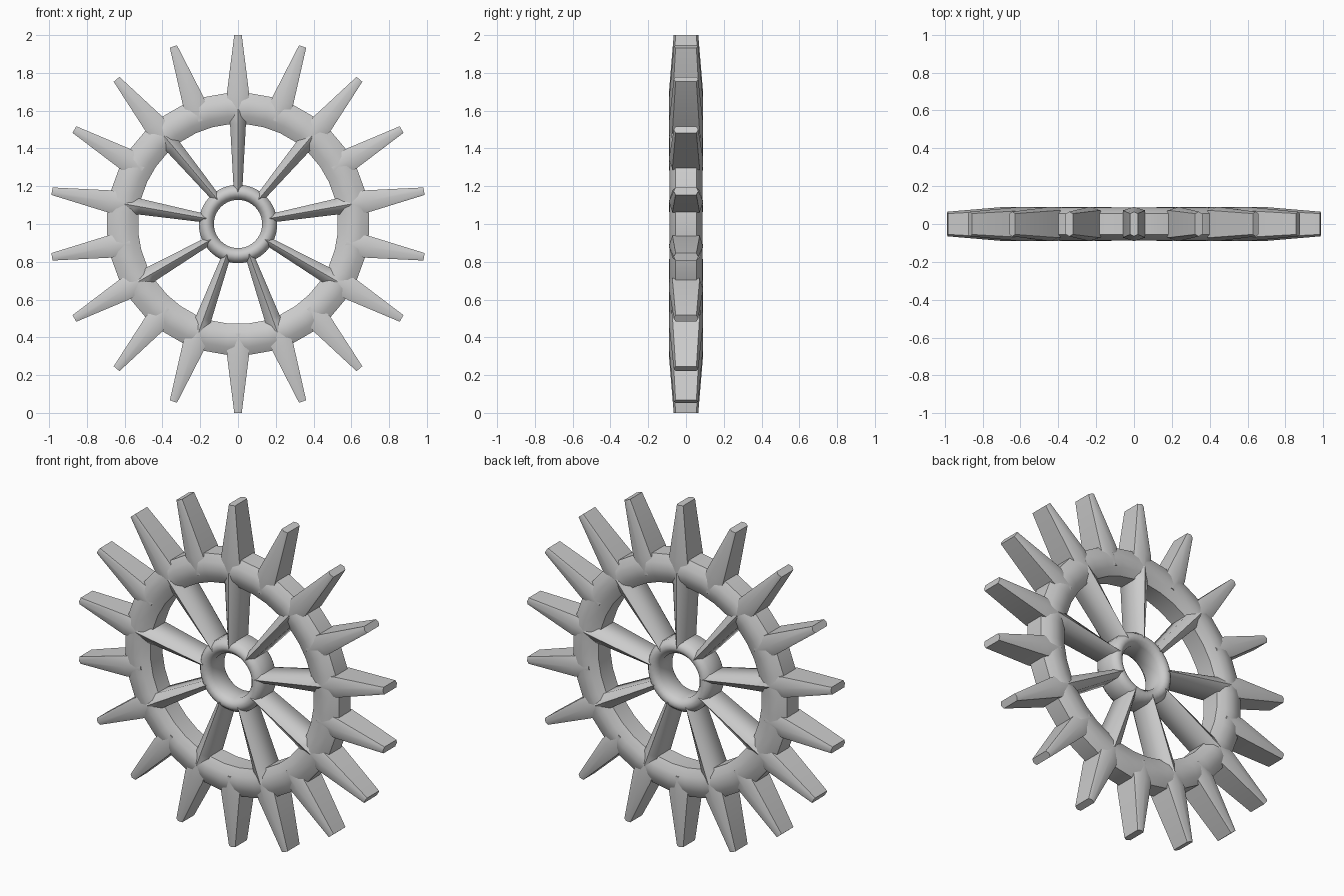
import bpy, bmesh
from math import sin, cos, pi, radians

if "Cube" in bpy.data.objects:
    bpy.data.objects.remove(bpy.data.objects["Cube"])

CZ = 1.0  # wheel centre height


def finish(bm, name, angle=55):
    bmesh.ops.recalc_face_normals(bm, faces=bm.faces)
    me = bpy.data.meshes.new(name)
    bm.to_mesh(me)
    bm.free()
    ob = bpy.data.objects.new(name, me)
    bpy.context.collection.objects.link(ob)
    bpy.ops.object.select_all(action='DESELECT')
    ob.select_set(True)
    bpy.context.view_layer.objects.active = ob
    bpy.ops.object.shade_smooth_by_angle(angle=radians(angle))
    return ob


def ring(name, profile, segs=36):
    """Revolve a closed (radius, y) profile about the wheel axle."""
    bm = bmesh.new()
    rows = []
    for i in range(segs):
        a = radians(5) + 2 * pi * i / segs
        a += pi / 2
        rows.append([bm.verts.new((r * cos(a), y, CZ + r * sin(a))) for r, y in profile])
    n = len(profile)
    for i in range(segs):
        p, q = rows[i], rows[(i + 1) % segs]
        for j in range(n):
            k = (j + 1) % n
            bm.faces.new((p[j], p[k], q[k], q[j]))
    return finish(bm, name)


def arms(name, count, stations):
    """Radial bars with a ridged six-sided section: (radius, half width, ridge y, edge y)."""
    bm = bmesh.new()
    for i in range(count):
        a = pi / 2 + 2 * pi * i / count
        rows = []
        for r, w, d, e in stations:
            sec = [(0, -d), (w, -e), (w, e), (0, d), (-w, e), (-w, -e)]
            rows.append([bm.verts.new((r * cos(a) - t * sin(a), y,
                                       CZ + r * sin(a) + t * cos(a))) for t, y in sec])
        for p, q in zip(rows, rows[1:]):
            for j in range(6):
                k = (j + 1) % 6
                bm.faces.new((p[j], p[k], q[k], q[j]))
        bm.faces.new(rows[0])
        bm.faces.new(rows[-1])
    return finish(bm, name)


def rounded(r0, r1, edge, crown):
    """Symmetric ring section, low at both rims and crowned in the middle."""
    m, h = (r0 + r1) / 2, (r1 - r0) / 4
    mid = edge + (crown - edge) * 0.75
    front = [(r0, -edge), (m - h, -mid), (m, -crown), (m + h, -mid), (r1, -edge)]
    return front + [(r, -y) for r, y in reversed(front)]


# Rim and hub
ring("rim", rounded(0.53, 0.695, 0.055, 0.087))
ring("hub", rounded(0.128, 0.208, 0.055, 0.087))

# Nine spokes from hub to rim
arms("spokes", 9, [(0.165, 0.022, 0.087, 0.06), (0.53, 0.042, 0.09, 0.062),
                   (0.61, 0.048, 0.09, 0.065)])

# Eighteen tapering teeth
arms("teeth", 18, [(0.58, 0.05, 0.088, 0.06), (0.69, 0.059, 0.091, 0.072),
                   (1.0, 0.02, 0.065, 0.055)])
